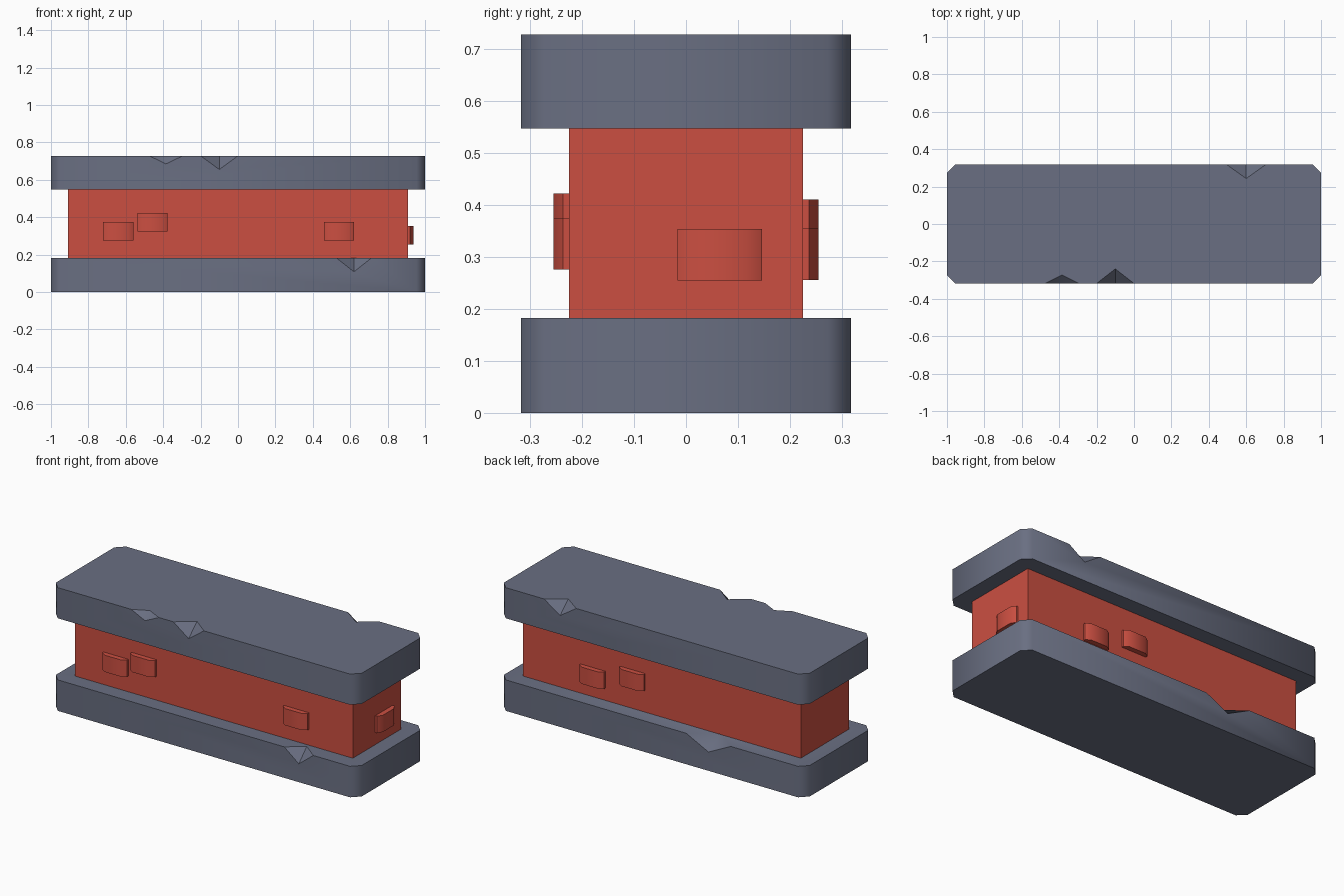
import bpy, bmesh, math
from mathutils import Matrix, Vector

if "Cube" in bpy.data.objects:
    bpy.data.objects.remove(bpy.data.objects["Cube"])


def material(name, rgb):
    m = bpy.data.materials.new(name)
    m.diffuse_color = (*rgb, 1)
    m.use_nodes = True
    m.node_tree.nodes["Principled BSDF"].inputs["Base Color"].default_value = m.diffuse_color
    return m


STONE = material("slate grey", (0.143, 0.159, 0.223))
BRICK = material("brick red", (0.60, 0.078, 0.053))


def make(name, bm, mat):
    bmesh.ops.recalc_face_normals(bm, faces=bm.faces)
    me = bpy.data.meshes.new(name)
    bm.to_mesh(me)
    bm.free()
    ob = bpy.data.objects.new(name, me)
    bpy.context.collection.objects.link(ob)
    if mat:
        me.materials.append(mat)
    return ob


def prism(name, outline, z0, z1, mat, matrix=Matrix()):
    """Extrude an xy outline from z0 to z1."""
    bm = bmesh.new()
    face = bm.faces.new([bm.verts.new((x, y, z0)) for x, y in outline])
    top = bmesh.ops.extrude_face_region(bm, geom=[face])["geom"]
    bmesh.ops.translate(bm, vec=(0, 0, z1 - z0),
                        verts=[v for v in top if isinstance(v, bmesh.types.BMVert)])
    bm.transform(matrix)
    return make(name, bm, mat)


def smooth(ob, degrees):
    bpy.ops.object.select_all(action='DESELECT')
    ob.select_set(True)
    bpy.context.view_layer.objects.active = ob
    bpy.ops.object.shade_smooth_by_angle(angle=math.radians(degrees))


def diamond(centre, radii):
    """Octahedral cutter that knocks a chip out of an edge."""
    bm = bmesh.new()
    axes = [Vector([radii[i] if i == j else 0 for j in range(3)]) for i in range(3)]
    tips = [(bm.verts.new(Vector(centre) + a), bm.verts.new(Vector(centre) - a)) for a in axes]
    for a in tips[0]:
        for b in tips[1]:
            for c in tips[2]:
                bm.faces.new((a, b, c))
    return make("chip_cutter", bm, None)


def slab(name, z0, z1, chips):
    """Slab with chamfered corners; chips = (x, side, half width, y depth, z depth)."""
    w, d, c = 1.0, 0.318, 0.045
    outline = [(-w + c, -d), (w - c, -d), (w, -d + c), (w, d - c),
               (w - c, d), (-w + c, d), (-w, d - c), (-w, -d + c)]
    ob = prism(name, outline, z0, z1, STONE)
    bpy.context.view_layer.objects.active = ob
    for x, side, hw, dy, dz in chips:
        cutter = diamond((x, side * d, z1), (hw, dy, dz))
        mod = ob.modifiers.new("chip", 'BOOLEAN')
        mod.operation, mod.solver, mod.object = 'DIFFERENCE', 'EXACT', cutter
        bpy.ops.object.modifier_apply(modifier=mod.name)
        bpy.data.objects.remove(cutter)
    smooth(ob, 46)


# Chipped stone slabs
slab("base_slab", 0, 0.183, [(0.62, -1, 0.095, 0.075, 0.075), (-0.37, 1, 0.146, 0.11, 0.072)])
slab("top_slab", 0.547, 0.728, [(-0.385, -1, 0.09, 0.045, 0.043),
                                (-0.10, -1, 0.10, 0.078, 0.073),
                                (0.60, 1, 0.105, 0.075, 0.07)])

# Red wall core
CX, CY = 0.908, 0.225
prism("wall_core", [(-CX, -CY), (CX, -CY), (CX, CY), (-CX, CY)], 0.183, 0.547, BRICK)

# Raised bricks: (x, y, turn about z, bottom height)
brick_outline = [(-0.081, 0.02), (0.081, 0.02), (0.081, -0.012),
                 (0.053, -0.03), (-0.053, -0.03), (-0.081, -0.012)]
for i, (x, y, turn, z) in enumerate([(-0.64, -CY, 0, 0.276), (-0.457, -CY, 0, 0.323),
                                     (0.54, -CY, 0, 0.276), (CX, 0.065, 90, 0.255),
                                     (0.45, CY, 180, 0.256), (0.19, CY, 180, 0.312)]):
    place = Matrix.Translation((x, y, 0)) @ Matrix.Rotation(math.radians(turn), 4, 'Z')
    smooth(prism(f"raised_brick_{i + 1}", brick_outline, z, z + 0.099, BRICK, place), 46)
